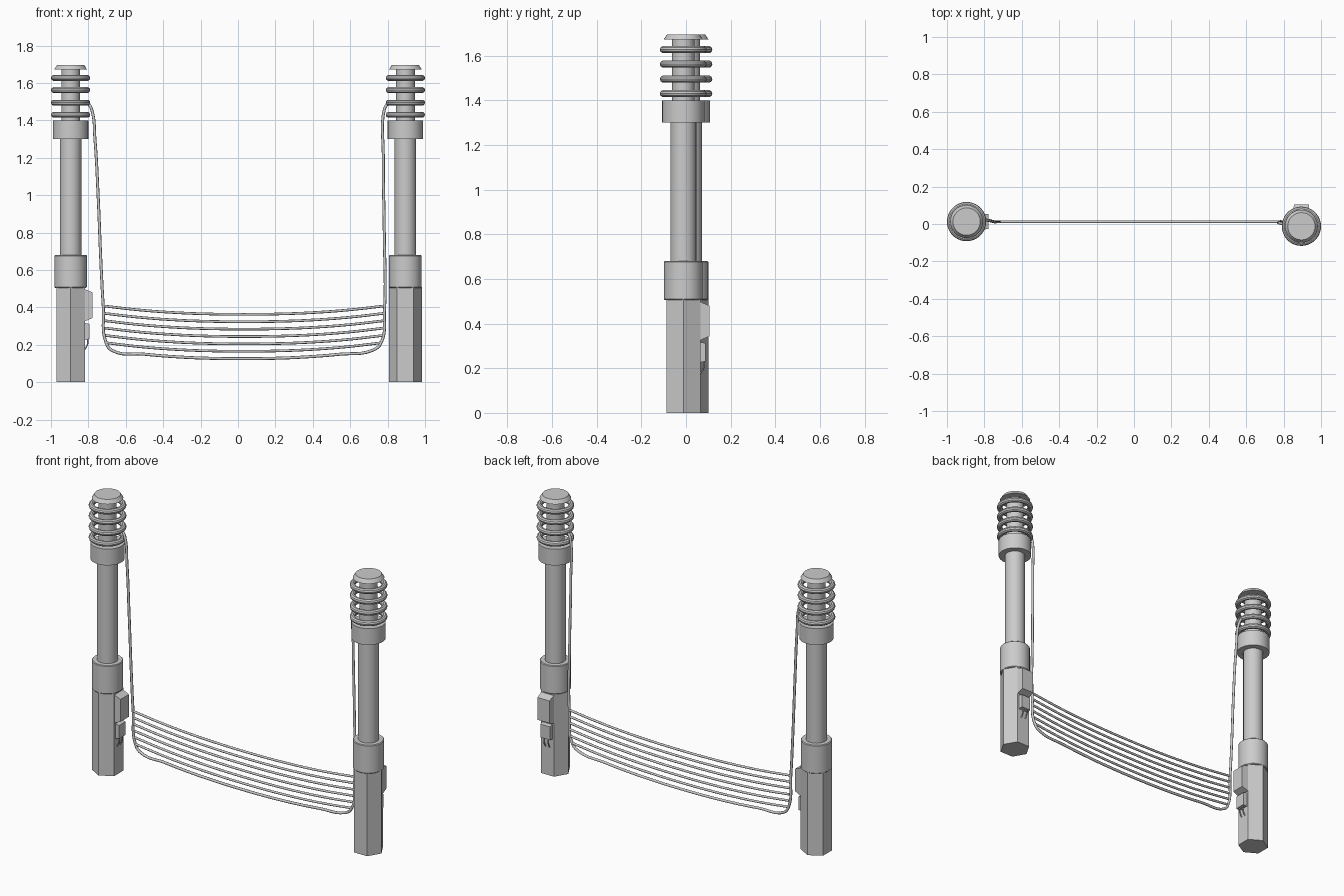
import bpy, bmesh
from math import pi, sin, cos, radians
from mathutils import Matrix

if "Cube" in bpy.data.objects:
    bpy.data.objects.remove(bpy.data.objects["Cube"])


def make_object(name, bm, matrix=Matrix(), smooth=False):
    bmesh.ops.recalc_face_normals(bm, faces=bm.faces)
    me = bpy.data.meshes.new(name)
    bm.to_mesh(me)
    bm.free()
    me.transform(matrix)
    ob = bpy.data.objects.new(name, me)
    bpy.context.collection.objects.link(ob)
    if smooth:
        bpy.ops.object.select_all(action='DESELECT')
        ob.select_set(True)
        bpy.context.view_layer.objects.active = ob
        bpy.ops.object.shade_smooth_by_angle(angle=radians(35))
    return ob


def lathe(name, profile, matrix, sides=32, start=0.0, smooth=True):
    """Closed turned solid from (radius, z) points, capped at both ends."""
    bm = bmesh.new()
    rings = [[bm.verts.new((r * cos(start + 2 * pi * i / sides),
                            r * sin(start + 2 * pi * i / sides), z))
              for i in range(sides)] for r, z in profile]
    for a, b in zip(rings, rings[1:]):
        for i in range(sides):
            j = (i + 1) % sides
            bm.faces.new((a[i], a[j], b[j], b[i]))
    bm.faces.new(rings[0])
    bm.faces.new(rings[-1])
    return make_object(name, bm, matrix, smooth)


def torus(name, major, minor, z, matrix, n=36, m=10):
    bm = bmesh.new()
    g = [[bm.verts.new(((major + minor * cos(2 * pi * j / m)) * cos(2 * pi * i / n),
                        (major + minor * cos(2 * pi * j / m)) * sin(2 * pi * i / n),
                        z + minor * sin(2 * pi * j / m))) for j in range(m)] for i in range(n)]
    for i in range(n):
        for j in range(m):
            k, l = (i + 1) % n, (j + 1) % m
            bm.faces.new((g[i][j], g[k][j], g[k][l], g[i][l]))
    return make_object(name, bm, matrix, True)


def housing(name, x0, x1, half0, half1, z0, z1, slope, matrix):
    """Box fixed at x0 that tapers towards its outer face at x1."""
    bm = bmesh.new()
    rings = [[bm.verts.new((x, y, z)) for y, z in
              ((-h, z0 + s), (h, z0 + s), (h, z1 - s), (-h, z1 - s))]
             for x, h, s in ((x0, half0, 0), (x1, half1, slope))]
    a, b = rings
    for i in range(4):
        j = (i + 1) % 4
        bm.faces.new((a[i], a[j], b[j], b[i]))
    bm.faces.new(a)
    bm.faces.new(b)
    return make_object(name, bm, matrix)


def wire(name, points, radius, matrix=Matrix()):
    cu = bpy.data.curves.new(name, 'CURVE')
    cu.dimensions = '3D'
    cu.bevel_depth = radius
    cu.bevel_resolution = 2
    cu.use_fill_caps = True
    cu.resolution_u = 6
    sp = cu.splines.new('BEZIER')
    sp.bezier_points.add(len(points) - 1)
    for bp, p in zip(sp.bezier_points, points):
        bp.co = p
        bp.handle_left_type = bp.handle_right_type = 'AUTO'
    ob = bpy.data.objects.new(name, cu)
    ob.matrix_world = matrix
    bpy.context.collection.objects.link(ob)
    return ob


def post(side, x, y, turn):
    m = Matrix.Translation((x, y, 0)) @ Matrix.Rotation(turn, 4, 'Z')
    # hexagonal foot
    lathe(side + "_hex_base", [(0.088, 0), (0.088, 0.51)], m, 6, pi / 6, False)
    # collars and pole
    lathe(side + "_lower_collar", [(0.083, 0.505), (0.087, 0.509), (0.087, 0.676), (0.083, 0.68)], m)
    lathe(side + "_pole", [(0.058, 0.66), (0.058, 1.31)], m)
    lathe(side + "_upper_collar", [(0.095, 1.30), (0.095, 1.40)], m)
    # insulator core, rings and cap
    lathe(side + "_insulator_core", [(0.05, 1.39), (0.05, 1.68)], m)
    for i, z in enumerate((1.43, 1.495, 1.562, 1.627)):
        torus(f"{side}_insulator_ring_{i + 1}", 0.089, 0.016, z, m)
    lathe(side + "_cap", [(0.088, 1.672), (0.073, 1.695)], m)
    # control boxes and their leads on one flat of the foot
    housing(side + "_upper_box", 0.07, 0.117, 0.044, 0.04, 0.323, 0.50, 0.02, m)
    housing(side + "_lower_box", 0.07, 0.1, 0.034, 0.032, 0.225, 0.318, 0.006, m)
    for i, ly in enumerate((-0.014, 0.014)):
        wire(f"{side}_lead_{i + 1}", [(0.09, ly, 0.24), (0.091, ly, 0.205), (0.074, ly, 0.172)], 0.0035, m)


post("left", -0.895, 0.013, 0)
post("right", 0.895, -0.012, pi / 2)

# sagging strands between the posts
Y = 0.012
left_x = (-0.72, -0.717, -0.714, -0.711, -0.708, -0.703)
right_x = (0.783, 0.782, 0.781, 0.779, 0.775, 0.764)


def strand(z_mid, x0, x1, n=9):
    mid, half = (x0 + x1) / 2, (x1 - x0) / 2
    return [(mid + half * t, Y, z_mid + 0.045 * abs(t) ** 2.2)
            for t in (-1 + 2 * i / (n - 1) for i in range(n))]


for i in range(6):
    wire(f"strand_{i + 1}", strand(0.363 - 0.0395 * i, left_x[i], right_x[i]), 0.007)

# main cable: down from the left insulator, along the bottom, up to the right one
down = [(-0.803, 0.022, 1.495), (-0.783, 0.02, 1.46), (-0.765, 0.016, 1.3), (-0.748, Y, 1.0),
        (-0.732, Y, 0.62), (-0.72, Y, 0.4), (-0.705, Y, 0.21)]
up = [(0.762, Y, 0.205), (0.783, Y, 0.38), (0.782, Y, 0.8), (0.777, 0.008, 1.2),
      (0.783, 0.004, 1.46), (0.803, 0.0, 1.495)]
wire("main_cable", down + strand(0.126, -0.675, 0.72) + up, 0.008)
